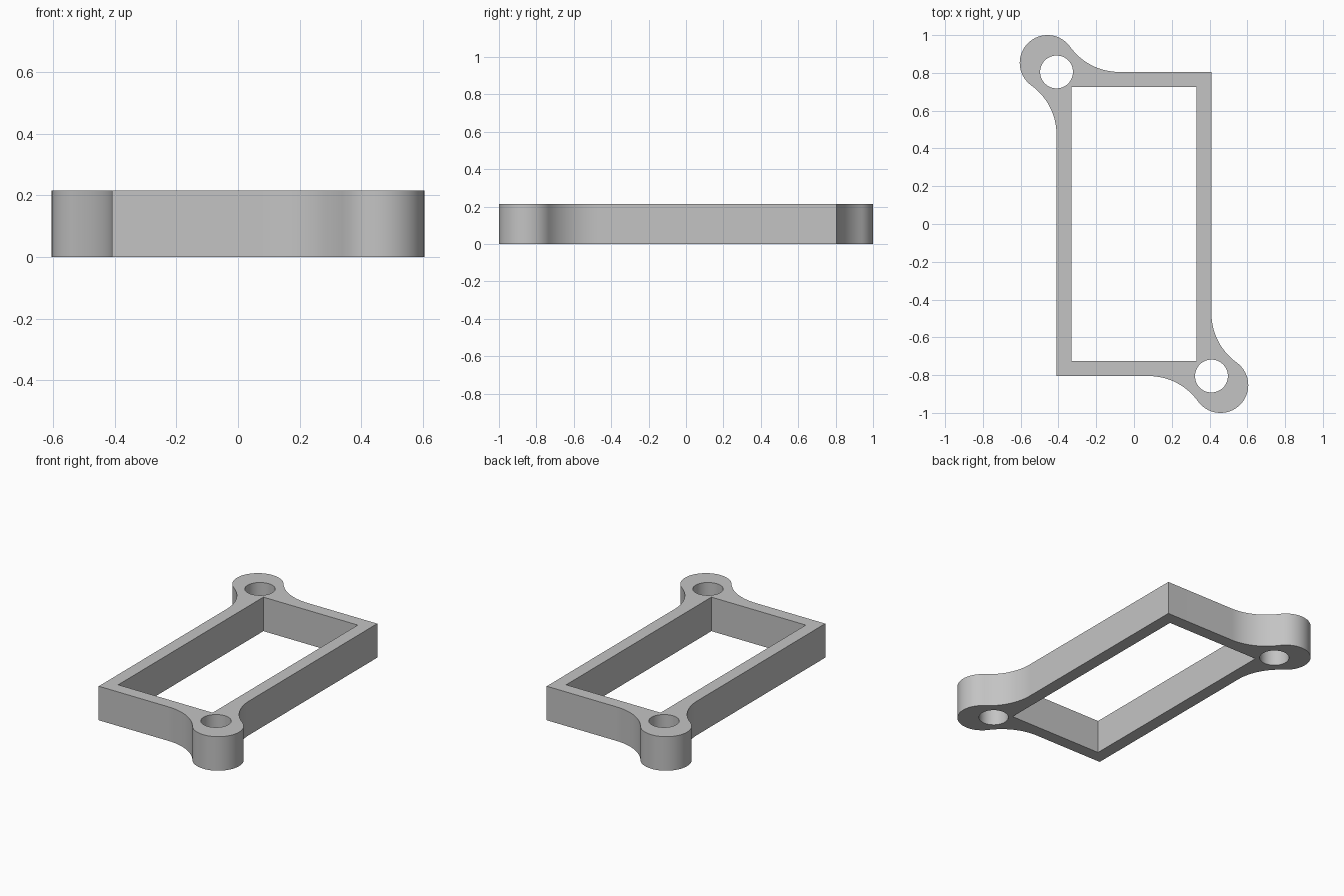
import bpy, bmesh, math
from mathutils import Vector

if "Cube" in bpy.data.objects:
    bpy.data.objects.remove(bpy.data.objects["Cube"])

HALF_X, HALF_Y, WALL, HEIGHT = 0.41, 0.805, 0.08, 0.215
LUG_R, LUG_OFFSET, HOLE_R, FILLET_RUN = 0.147, 0.048, 0.087, 0.38


def arc(centre, radius, start, end, steps):
    return [centre + radius * Vector((math.cos(a), math.sin(a)))
            for a in (start + (end - start) * i / steps for i in range(steps + 1))]


def lug_outline():
    """Back-right lug with its two fillets, counter-clockwise."""
    lug = Vector((-HALF_X - LUG_OFFSET, HALF_Y + LUG_OFFSET))
    # Fillet radius that touches both the straight wall and the lug
    fillet = ((FILLET_RUN ** 2 + LUG_OFFSET ** 2 - LUG_R ** 2)
              / (2 * (LUG_R + LUG_OFFSET)))
    angle = math.atan2(fillet - LUG_OFFSET, FILLET_RUN)
    back = Vector((lug.x + FILLET_RUN, HALF_Y + fillet))
    side = Vector((-HALF_X - fillet, lug.y - FILLET_RUN))
    q = math.pi / 2
    return (arc(back, fillet, -q, -2 * q + angle, 16)
            + arc(lug, LUG_R, angle, 3 * q - angle, 40)[1:]
            + arc(side, fillet, q - angle, 0, 16)[1:])


# Outline is two identical halves, turned half way round
half = lug_outline() + [Vector((-HALF_X, -HALF_Y))]
outline = half + [-p for p in half]
ix, iy = HALF_X - WALL, HALF_Y - WALL
window = [Vector(p) for p in ((-ix, -iy), (ix, -iy), (ix, iy), (-ix, iy))]
holes = [arc(Vector((s * HALF_X, -s * HALF_Y)), HOLE_R, 0, math.tau, 48)[:-1]
         for s in (-1, 1)]

# Fill the flat profile, then raise it
bm = bmesh.new()
edges = []
for loop in [outline, window] + holes:
    verts = [bm.verts.new((p.x, p.y, 0)) for p in loop]
    edges += [bm.edges.new((v, verts[i - 1])) for i, v in enumerate(verts)]
bmesh.ops.triangle_fill(bm, use_beauty=True, use_dissolve=False, edges=edges,
                        normal=(0, 0, 1))
raised = bmesh.ops.extrude_face_region(bm, geom=bm.faces[:], use_keep_orig=True)
bmesh.ops.translate(bm, vec=(0, 0, HEIGHT),
                    verts=[g for g in raised["geom"] if isinstance(g, bmesh.types.BMVert)])
bmesh.ops.recalc_face_normals(bm, faces=bm.faces[:])
mesh = bpy.data.meshes.new("mounting_frame")
bm.to_mesh(mesh)
bm.free()

# Plain grey material
grey = bpy.data.materials.new("light_grey")
grey.use_nodes = True
grey.diffuse_color = (0.55, 0.55, 0.55, 1)
grey.node_tree.nodes["Principled BSDF"].inputs["Base Color"].default_value = grey.diffuse_color
mesh.materials.append(grey)

frame = bpy.data.objects.new("mounting_frame", mesh)
bpy.context.collection.objects.link(frame)
bpy.context.view_layer.objects.active = frame
frame.select_set(True)
bpy.ops.object.shade_smooth_by_angle(angle=math.radians(30))
